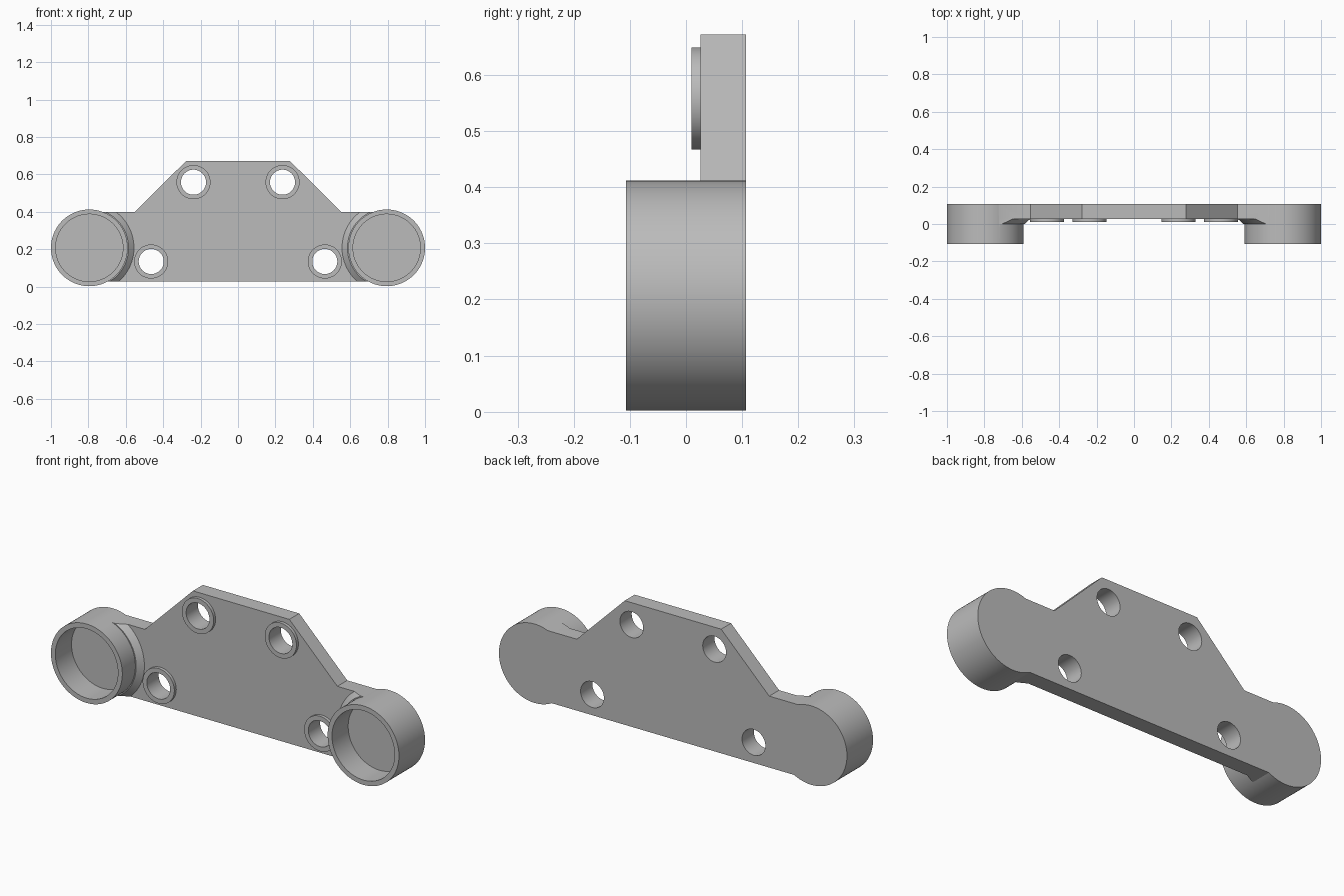
import bpy, bmesh, math
from mathutils import Matrix, Vector

cube = bpy.data.objects.get("Cube")
if cube:
    bpy.data.objects.remove(cube, do_unlink=True)

BACK, FACE, FRONT = 0.107, 0.026, -0.107   # depth levels along y
CUP_X, CUP_Z, CUP_R, BORE_R = 0.795, 0.207, 0.205, 0.18
LOW, SHOULDER, TOP = 0.027, 0.398, 0.672   # plate heights
BOLTS = [(0.238, 0.558), (0.464, 0.134)]
BOSS_R, HOLE_R = 0.091, 0.067

grey = bpy.data.materials.new("plain grey")
grey.use_nodes = True
grey.diffuse_color = (0.5, 0.5, 0.5, 1)
grey.node_tree.nodes["Principled BSDF"].inputs["Base Color"].default_value = (0.5, 0.5, 0.5, 1)


def make(name, bm):
    bmesh.ops.recalc_face_normals(bm, faces=bm.faces[:])
    mesh = bpy.data.meshes.new(name)
    bm.to_mesh(mesh)
    bm.free()
    mesh.materials.append(grey)
    ob = bpy.data.objects.new(name, mesh)
    bpy.context.collection.objects.link(ob)
    return ob


def disc(name, x, z, y_back, y_front, r_back, r_front=None, sides=96):
    """Cylinder or cone lying along y."""
    bm = bmesh.new()
    place = Matrix.Translation((x, (y_back + y_front) / 2, z)) @ Matrix.Rotation(math.pi / 2, 4, 'X')
    bmesh.ops.create_cone(bm, cap_ends=True, segments=sides, radius1=r_back,
                          radius2=r_front or r_back, depth=y_back - y_front, matrix=place)
    return make(name, bm)


def prism(name, outline, y_back, y_front):
    """Extrude an x-z outline along y."""
    bm = bmesh.new()
    face = bm.faces.new([bm.verts.new((x, y_back, z)) for x, z in outline])
    new = bmesh.ops.extrude_face_region(bm, geom=[face])["geom"]
    bmesh.ops.translate(bm, vec=Vector((0, y_front - y_back, 0)),
                        verts=[v for v in new if isinstance(v, bmesh.types.BMVert)])
    return make(name, bm)


def combine(target, tool, operation):
    """Apply a boolean and discard the helper."""
    tool.hide_render = True
    mod = target.modifiers.new("combine", 'BOOLEAN')
    mod.operation, mod.solver, mod.object = operation, 'EXACT', tool
    bpy.context.view_layer.objects.active = target
    bpy.ops.object.modifier_apply(modifier=mod.name)
    bpy.data.objects.remove(tool, do_unlink=True)


# Flat plate with sloped shoulders
half = [(CUP_X, LOW), (CUP_X, SHOULDER), (0.553, SHOULDER), (0.277, TOP)]
bracket = prism("bracket", half + [(-x, z) for x, z in reversed(half)], BACK, FACE)

# End cups, with a chamfered collar on the inner side
for s in (-1, 1):
    combine(bracket, disc("cup", s * CUP_X, CUP_Z, BACK, FRONT, CUP_R, sides=128), 'UNION')
    collar = disc("collar", s * CUP_X, CUP_Z, FACE + 0.01, 0.0, 0.25, 0.21, sides=128)
    limit = prism("collar_limit", [(s * CUP_X, LOW), (s * CUP_X, SHOULDER),
                                   (s * 0.4, SHOULDER), (s * 0.4, LOW)], 0.09, -0.05)
    combine(collar, limit, 'INTERSECT')
    combine(bracket, collar, 'UNION')

# Raised bosses round the bolt holes
spots = [(s * x, z) for s in (-1, 1) for x, z in BOLTS]
for x, z in spots:
    combine(bracket, disc("boss", x, z, FACE + 0.02, 0.01, BOSS_R), 'UNION')

# Bolt holes and cup bores
for x, z in spots:
    combine(bracket, disc("hole", x, z, 0.2, -0.2, HOLE_R), 'DIFFERENCE')
for s in (-1, 1):
    combine(bracket, disc("bore", s * CUP_X, CUP_Z, FACE, -0.2, BORE_R, sides=128), 'DIFFERENCE')

bpy.ops.object.select_all(action='DESELECT')
bracket.select_set(True)
bpy.context.view_layer.objects.active = bracket
bpy.ops.object.shade_smooth_by_angle(angle=math.radians(25))
